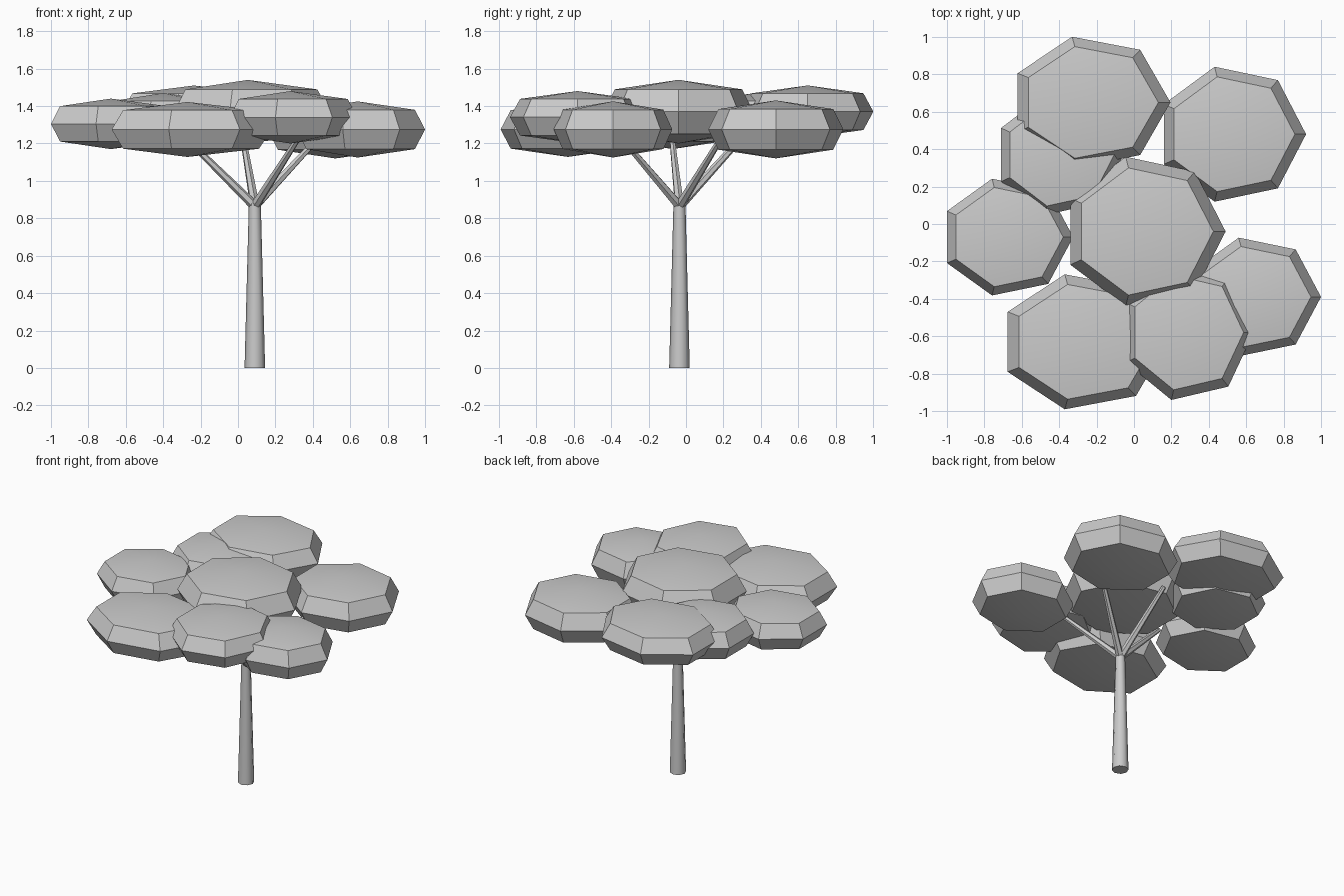
import bpy, bmesh, math
from mathutils import Vector

if "Cube" in bpy.data.objects:
    bpy.data.objects.remove(bpy.data.objects["Cube"])

def finish(name, bm, angle):
    bmesh.ops.recalc_face_normals(bm, faces=bm.faces)
    me = bpy.data.meshes.new(name)
    bm.to_mesh(me)
    bm.free()
    ob = bpy.data.objects.new(name, me)
    bpy.context.collection.objects.link(ob)
    bpy.ops.object.select_all(action='DESELECT')
    ob.select_set(True)
    bpy.context.view_layer.objects.active = ob
    bpy.ops.object.shade_smooth_by_angle(angle=math.radians(angle))

def leaf_clump(name, c, r):
    """Flattened seven-sided clump: pole, shoulder, equator, shoulder, pole."""
    bm = bmesh.new()
    def ring(s, h):
        return [bm.verts.new((c[0] + r[0] * s * math.cos(i * math.tau / 7),
                              c[1] + r[1] * s * math.sin(i * math.tau / 7),
                              c[2] + r[2] * h)) for i in range(7)]
    rings = [ring(0.85, -0.7), ring(1, 0), ring(0.85, 0.7)]
    poles = [bm.verts.new((c[0], c[1], c[2] + s * r[2])) for s in (-1, 1)]
    for i in range(7):
        j = (i + 1) % 7
        for a, b in zip(rings, rings[1:]):
            bm.faces.new((a[i], a[j], b[j], b[i]))
        bm.faces.new((poles[0], rings[0][j], rings[0][i]))
        bm.faces.new((poles[1], rings[2][i], rings[2][j]))
    finish(name, bm, 35)

def limb(name, a, b, r1, r2, sides):
    """Tapered round limb from a to b."""
    a, b = Vector(a), Vector(b)
    bm = bmesh.new()
    bmesh.ops.create_cone(bm, cap_ends=True, segments=sides, radius1=r1,
                          radius2=r2, depth=(b - a).length)
    rot = (b - a).to_track_quat('Z', 'Y').to_matrix()
    bmesh.ops.rotate(bm, verts=bm.verts, cent=(0, 0, 0), matrix=rot)
    bmesh.ops.translate(bm, verts=bm.verts, vec=(a + b) / 2)
    finish(name, bm, 50)

# Trunk
TX, TY = 0.09, -0.035
limb("trunk", (TX, TY, 0), (TX, TY, 0.88), 0.055, 0.032, 8)

# Four branches fanning out into the canopy
for i, (dx, dy, z) in enumerate([(-0.07, 0.37, 1.27), (-0.37, -0.04, 1.23),
                                 (0.35, 0.23, 1.24), (0.24, -0.32, 1.24)]):
    limb(f"branch_{i + 1}", (TX, TY, 0.865), (TX + dx, TY + dy, z), 0.026, 0.015, 6)

# Canopy clumps: centre, radii
clumps = {
    "middle": ((0.053, -0.04, 1.37), (0.437, 0.41, 0.17)),
    "back": ((-0.235, 0.65, 1.37), (0.43, 0.36, 0.14)),
    "back_right": ((0.52, 0.48, 1.275), (0.40, 0.37, 0.155)),
    "right": ((0.64, -0.39, 1.275), (0.36, 0.325, 0.15)),
    "front_right": ((0.28, -0.58, 1.34), (0.36, 0.37, 0.14)),
    "front_left": ((-0.27, -0.63, 1.275), (0.45, 0.37, 0.147)),
    "left": ((-0.68, -0.07, 1.305), (0.355, 0.32, 0.135)),
    "back_left": ((-0.40, 0.37, 1.33), (0.345, 0.33, 0.14)),
}
for name, (c, r) in clumps.items():
    leaf_clump("leaf_clump_" + name, c, r)
